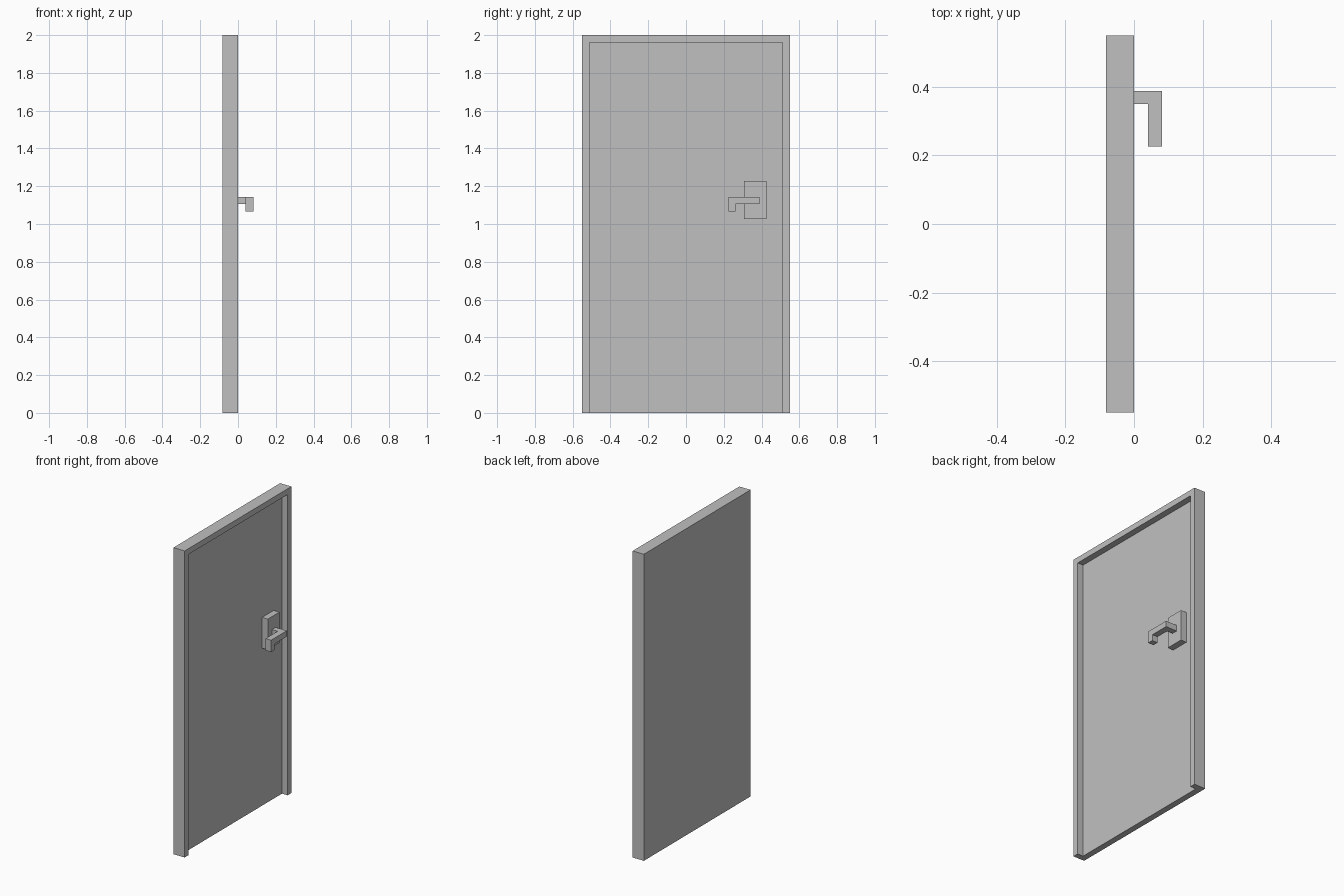
import bpy

# Remove the default cube if it exists
default_cube = bpy.data.objects.get("Cube")
if default_cube:
    bpy.data.objects.remove(default_cube, do_unlink=True)

# Single plain material
grey = bpy.data.materials.new("light_grey")
grey.use_nodes = True
colour = (0.53, 0.53, 0.53, 1)
grey.diffuse_color = colour
grey.node_tree.nodes["Principled BSDF"].inputs["Base Color"].default_value = colour


def box(name, x, y, z):
    """Box spanning the given (low, high) ranges."""
    spans = (x, y, z)
    bpy.ops.mesh.primitive_cube_add(size=1, location=[(a + b) / 2 for a, b in spans])
    obj = bpy.context.object
    obj.name = obj.data.name = name
    obj.scale = [b - a for a, b in spans]
    bpy.ops.object.transform_apply(location=True, rotation=False, scale=True)
    obj.data.materials.append(grey)
    return obj


def combine(target, tool, operation):
    """Apply a boolean to target and discard the tool."""
    tool.hide_render = True
    mod = target.modifiers.new("boolean", "BOOLEAN")
    mod.operation = operation
    mod.solver = "EXACT"
    mod.object = tool
    bpy.ops.object.select_all(action="DESELECT")
    bpy.context.view_layer.objects.active = target
    target.select_set(True)
    bpy.ops.object.modifier_apply(modifier=mod.name)
    bpy.data.objects.remove(tool, do_unlink=True)


# Main dimensions
back, panel_face, front = -0.081, -0.041, 0.0
half_width, height, border = 0.55, 2.0, 0.038
inner = half_width - border

# Door slab with a raised border on the sides and top, open at the bottom
door = box("door", (back, front), (-half_width, half_width), (0, height))
recess = box("recess_cutter", (panel_face, 0.2), (-inner, inner), (-0.2, height - border))
combine(door, recess, "DIFFERENCE")

# Handle plate on the recessed panel
box("handle_plate", (panel_face, front), (0.307, 0.427), (1.027, 1.228))

# Lever: stem out of the plate, arm across, and a downturned tip
lever_z = (1.105, 1.143)
arm_x = (0.041, 0.081)
lever = box("handle_lever", (front, arm_x[1]), (0.226, 0.388), lever_z)
gap = box("gap_cutter", (-0.1, arm_x[0]), (0.1, 0.35), (1, 1.3))
combine(lever, gap, "DIFFERENCE")
tip = box("handle_tip", arm_x, (0.226, 0.263), (1.066, lever_z[1]))
combine(lever, tip, "UNION")
